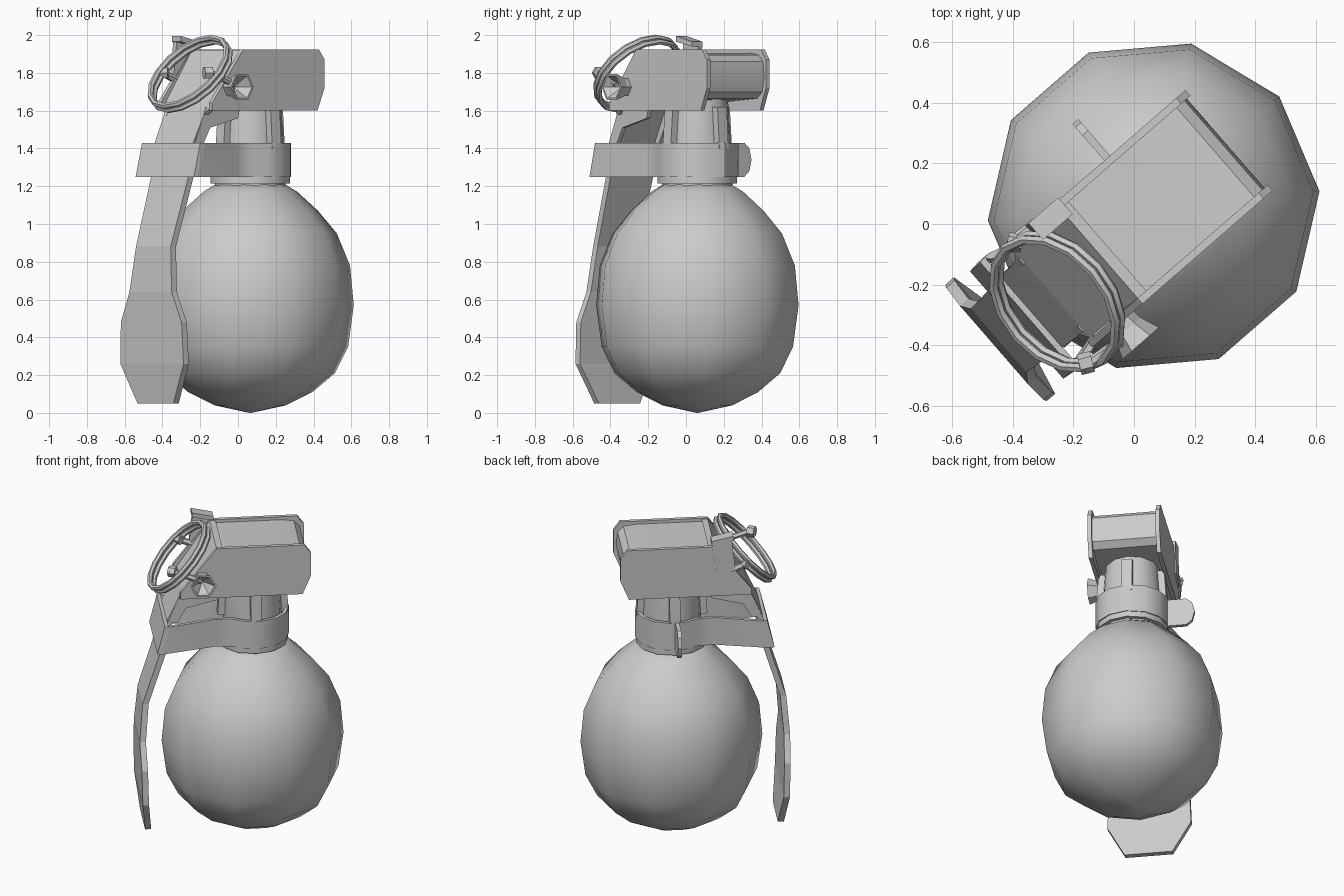
import bpy, bmesh, math
from mathutils import Matrix, Vector

if "Cube" in bpy.data.objects:
    bpy.data.objects.remove(bpy.data.objects["Cube"])

# Local frame: X runs to the back of the head, Y across it, Z up
FRAME = Matrix.Translation((0.065, 0.06, 0)) @ Matrix.Rotation(math.radians(41), 4, 'Z')
GREY = bpy.data.materials.new("plain_grey")
GREY.diffuse_color = (0.6, 0.6, 0.6, 1)
GREY.use_nodes = True
GREY.node_tree.nodes["Principled BSDF"].inputs["Base Color"].default_value = GREY.diffuse_color


def finish(name, bm, smooth=None):
    bmesh.ops.recalc_face_normals(bm, faces=bm.faces)
    bm.transform(FRAME)
    me = bpy.data.meshes.new(name)
    bm.to_mesh(me)
    bm.free()
    me.materials.append(GREY)
    ob = bpy.data.objects.new(name, me)
    bpy.context.collection.objects.link(ob)
    if smooth:
        bpy.ops.object.select_all(action='DESELECT')
        ob.select_set(True)
        bpy.context.view_layer.objects.active = ob
        bpy.ops.object.shade_smooth_by_angle(angle=math.radians(smooth))
    return ob


def skin(name, rings, smooth=None, closed=False):
    """Join equal-length point loops; cap the ends, or close into a tube loop."""
    bm = bmesh.new()
    vs = [[bm.verts.new(p) for p in r] for r in rings]
    n, m = len(rings[0]), len(rings)
    for i in range(m if closed else m - 1):
        a, b = vs[i], vs[(i + 1) % m]
        for j in range(n):
            k = (j + 1) % n
            bm.faces.new((a[j], a[k], b[k], b[j]))
    if not closed:
        bm.faces.new(vs[0])
        bm.faces.new(vs[-1])
    return finish(name, bm, smooth)


def lathe(name, profile, sides, smooth):
    rings = [[(r * math.cos(2 * math.pi * k / sides), r * math.sin(2 * math.pi * k / sides), z)
              for k in range(sides)] for r, z in profile]
    return skin(name, rings, smooth)


def slab(name, outline, t0, t1, smooth=None):
    """Extrude an (x, z) outline across Y."""
    return skin(name, [[(x, t, z) for x, z in outline] for t in (t0, t1)], smooth)


def rod(name, a, b, r0, r1, sides):
    a, b = Vector(a), Vector(b)
    q = (b - a).to_track_quat('Z', 'Y')
    rings = [[p + q @ Vector((r * math.cos(2 * math.pi * k / sides),
                              r * math.sin(2 * math.pi * k / sides), 0))
              for k in range(sides)] for p, r in ((a, r0), (b, r1))]
    return skin(name, rings)


# Round body, ten-sided and smooth
lathe("body", [(0.004, 0), (0.19, 0.04), (0.33, 0.11), (0.45, 0.21), (0.52, 0.35),
               (0.55, 0.57), (0.53, 0.78), (0.46, 0.95), (0.36, 1.07),
               (0.25, 1.17), (0.185, 1.21)], 10, 60)

# Neck with collar and four ribs
lathe("collar", [(0.19, 1.18), (0.19, 1.215), (0.215, 1.215), (0.215, 1.26)], 12, 35)
lathe("neck", [(0.18, 1.24), (0.18, 1.44), (0.165, 1.66)], 12, 35)
for k in range(4):
    rib = [[(x, y, z) for x, y in ((0.1, -0.032), (r, -0.032), (r, 0.032), (0.1, 0.032))]
           for z, r in ((1.40, 0.215), (1.62, 0.2))]
    rot = Matrix.Rotation(k * math.pi / 2, 3, 'Z')
    skin("neck_rib", [[rot @ Vector(p) for p in r] for r in rib])

# Clip band: round the neck, pinched, then flaring out around the lever
half = [(-0.6, 0.235), (-0.56, 0.24), (-0.24, 0.16)]
half += [(0.22 * math.cos(a), 0.22 * math.sin(a))
         for a in (math.radians(d) for d in (130, 105, 80, 55, 30))]
path = half + [(0.22, 0)] + [(x, -y) for x, y in reversed(half)]
sections = []
for i, (x, y) in enumerate(path):
    d = Vector(path[(i + 1) % len(path)]) - Vector(path[i - 1])
    nx, ny = Vector((d.y, -d.x)).normalized() * 0.022
    lean = 0.045 if x < -0.4 else 0
    sections.append([(x, y, 1.25), (x + lean, y, 1.43),
                     (x + nx + lean, y + ny, 1.43), (x + nx, y + ny, 1.25)])
skin("clip_band", sections, 30, closed=True)

# Rounded ear on the band
ear = [(0.19, 1.25), (0.33, 1.25), (0.365, 1.28), (0.38, 1.34), (0.365, 1.40),
       (0.33, 1.43), (0.19, 1.43)]
skin("band_ear", [[(x, y, z) for y, z in ear] for x in (-0.025, 0.0)])

# Head: rounded core between two side plates
slab("head_core", [(-0.23, 1.905), (0.2, 1.905), (0.27, 1.895), (0.305, 1.86), (0.315, 1.78),
                   (0.30, 1.70), (0.26, 1.665), (-0.1, 1.64), (-0.36, 1.64)], -0.2, 0.2, 35)
for s in (-1, 1):
    slab("head_side_plate", [(-0.24, 1.925), (0.29, 1.925), (0.33, 1.87), (0.33, 1.72),
                             (0.28, 1.6), (-0.46, 1.6), (-0.46, 1.64)], s * 0.195, s * 0.22)
    slab("lever_flange", [(-0.21, 1.62), (-0.225, 1.56), (-0.42, 1.51), (-0.47, 1.42),
                          (-0.53, 1.42), (-0.45, 1.62)], s * 0.135, s * 0.16)

# Lever: a bent strip of (z, front x, half width)
rows = [(1.92, -0.24, 0.195), (1.62, -0.445, 0.19), (1.58, -0.465, 0.16), (1.42, -0.54, 0.155),
        (1.25, -0.565, 0.15), (0.88, -0.68, 0.14), (0.64, -0.70, 0.17), (0.48, -0.695, 0.245),
        (0.26, -0.69, 0.255), (0.05, -0.665, 0.145)]
skin("lever", [[(x, -w, z), (x, w, z), (x + 0.037, w, z), (x + 0.037, -w, z)]
               for z, x, w in rows])

# Raised hook on the far side of the head
slab("hook_side", [(-0.37, 1.72), (-0.25, 1.76), (-0.22, 1.95), (-0.34, 1.985)], 0.2, 0.228)
slab("hook_top", [(-0.35, 1.965), (-0.22, 1.94), (-0.22, 1.965), (-0.35, 1.995)], 0.155, 0.228)

# Hexagonal pin head with a hollow, funnel-like face
hexes = []
for y, r in ((-0.2, 0.05), (-0.25, 0.055), (-0.315, 0.08), (-0.315, 0.068), (-0.25, 0.008)):
    hexes.append([(-0.33 + r * math.cos(k * math.pi / 3), y, 1.725 + r * math.sin(k * math.pi / 3))
                  for k in range(6)])
skin("pin_head", hexes)
rod("pin_wire", (-0.34, -0.27, 1.74), (-0.53, -0.25, 1.81), 0.018, 0.018, 6)
rod("pin_eyelet", (-0.49, -0.255, 1.80), (-0.53, -0.235, 1.80), 0.035, 0.035, 6)
rod("pin_end", (-0.33, 0.21, 1.76), (-0.43, 0.215, 1.80), 0.02, 0.02, 6)
rod("pin_end_eyelet", (-0.41, 0.19, 1.80), (-0.44, 0.23, 1.80), 0.03, 0.03, 6)

# Double-wound pull ring lying parallel to the sloping lever
across, slope = Vector((0, 1, 0)), Vector((0.67, 0, 0.74))
normal = across.cross(slope)
for off in (-0.016, 0.016):
    centre = Vector((-0.448, -0.03, 1.795)) + normal * off
    loops = []
    for k in range(16):
        a = 2 * math.pi * k / 16
        out = across * math.cos(a) + slope * math.sin(a)
        loops.append([centre + out * (0.245 + 0.016 * math.cos(b)) + normal * 0.016 * math.sin(b)
                      for b in (2 * math.pi * j / 6 for j in range(6))])
    skin("pull_ring", loops, 50, closed=True)
